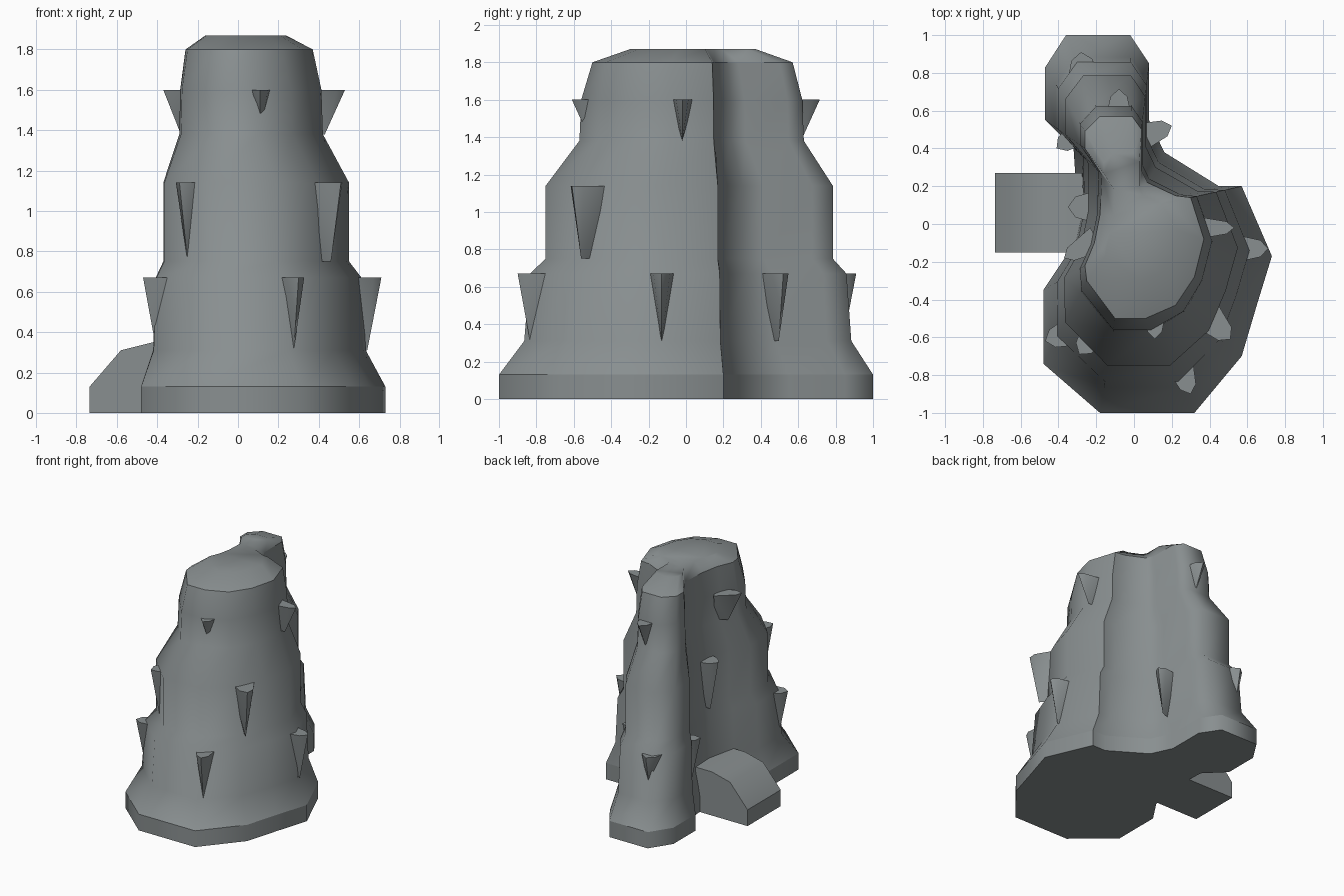
import bpy
import bmesh
from math import cos, sin, radians
from mathutils import Vector

cube = bpy.data.objects.get("Cube")
if cube:
    bpy.data.objects.remove(cube, do_unlink=True)

stone = bpy.data.materials.new("grey_stone")
stone.use_nodes = True
colour = (0.25, 0.275, 0.28, 1)
stone.diffuse_color = colour
stone.node_tree.nodes["Principled BSDF"].inputs["Base Color"].default_value = colour


def finish(name, bm, angle):
    """Turn a bmesh into a shaded stone object."""
    bmesh.ops.recalc_face_normals(bm, faces=bm.faces[:])
    mesh = bpy.data.meshes.new(name)
    bm.to_mesh(mesh)
    bm.free()
    obj = bpy.data.objects.new(name, mesh)
    bpy.context.collection.objects.link(obj)
    mesh.materials.append(stone)
    bpy.ops.object.select_all(action="DESELECT")
    obj.select_set(True)
    bpy.context.view_layer.objects.active = obj
    bpy.ops.object.shade_smooth_by_angle(angle=radians(angle), keep_sharp_edges=True)
    return obj


def loft(name, rings, angle, creases=()):
    """Skin a stack of equal rings, close both ends, keep chosen rings sharp."""
    bm = bmesh.new()
    loops = [[bm.verts.new(p) for p in ring] for ring in rings]
    for low, high in zip(loops, loops[1:]):
        for i in range(len(low)):
            j = (i + 1) % len(low)
            bm.faces.new((low[i], low[j], high[j], high[i]))
    ends = [bm.faces.new(loops[0]), bm.faces.new(loops[-1])]
    bmesh.ops.triangulate(bm, faces=ends)
    for edge in bm.edges:
        if any(all(abs(v.co.z - z) < .001 for v in edge.verts) for z in creases):
            edge.smooth = False
    return finish(name, bm, angle)


# Main rock: the foot outline blends to the crown outline in terraces
foot = [(-.18, -1), (.32, -1), (.57, -.7), (.65, -.43), (.73, -.17), (.57, .2),
        (.45, .2), (.16, .38), (.08, .55), (.08, .85), (-.02, 1), (-.36, 1),
        (-.47, .83), (-.47, .55), (-.32, .4), (-.3, .1), (-.36, -.17),
        (-.48, -.35), (-.48, -.74)]
crown = [(-.1, -.5), (.06, -.5), (.22, -.43), (.32, -.28), (.37, -.08), (.3, .14),
         (.22, .15), (.07, .22), (.04, .28), (.04, .5), (-.01, .57), (-.18, .57),
         (-.26, .49), (-.26, .4), (-.17, .26), (-.18, .05), (-.21, -.1),
         (-.26, -.22), (-.25, -.3)]
terraces = [(0, 0), (.13, 0), (.31, .27), (.67, .33), (.75, .5), (1.14, .5),
            (1.38, .86), (1.6, .88), (1.8, 1)]


def outline(z, blend):
    return [Vector((*a, z)).lerp(Vector((*b, z)), blend) for a, b in zip(foot, crown)]


rings = [outline(z, blend) for z, blend in terraces]
middle = Vector((.01, .04, 1.87))
rings.append([middle + (Vector((x, y, middle.z)) - middle) * .63 for x, y in crown])
loft("rock_body", rings, 62, creases=(.13, 1.8))

# Low ledge sticking out of the right flank
profile = [(-.2, 0), (-.735, 0), (-.735, .13), (-.58, .31), (-.42, .35), (-.2, .35)]
loft("side_ledge", [[(x, y, z) for x, z in profile] for y in (-.15, .27)], 40)


# Jutting shards: flat on top, tapering down into the rock face
def shard(name, x, y, heading, width, top, drop, inset):
    out = Vector((cos(radians(heading)), sin(radians(heading)), 0))
    side = Vector((-out.y, out.x, 0))
    tip = Vector((x, y, top))
    bm = bmesh.new()
    back = tip - out * .2
    rim = [back - side * width, tip - out * .04 - side * width * .55, tip,
           tip - out * .04 + side * width * .55, back + side * width]
    point = bm.verts.new(tip - out * inset - Vector((0, 0, drop)))
    heel = bm.verts.new(back - Vector((0, 0, drop)))
    verts = [bm.verts.new(p) for p in rim]
    bm.faces.new(verts)
    for a, b in zip(verts, verts[1:]):
        bm.faces.new((a, b, point))
    bm.faces.new((verts[0], point, heel))
    bm.faces.new((verts[-1], point, heel))
    bm.faces.new((verts[0], heel, verts[-1]))
    finish(name, bm, 65)


tiers = {
    "upper": (1.6, .22, .1, [(.53, -.02, 0, .06), (-.37, -.18, 210, .07),
                             (.11, -.61, -90, .07), (-.08, .715, 90, .08)]),
    "middle": (1.14, .39, .07, [(.51, -.61, -45, .09), (-.29, -.69, 235, .09),
                                (-.35, .09, 180, .1)]),
    "lower": (.67, .36, .07, [(.71, -.13, 0, .08), (.3, -.9, -70, .08),
                              (-.47, -.62, 200, .09), (.2, .52, 20, .08),
                              (-.41, .4, 215, .08), (-.28, .91, 95, .1)]),
}
for tier, (top, drop, inset, spots) in tiers.items():
    for number, spot in enumerate(spots):
        shard(f"{tier}_shard_{number}", *spot, top, drop, inset)
